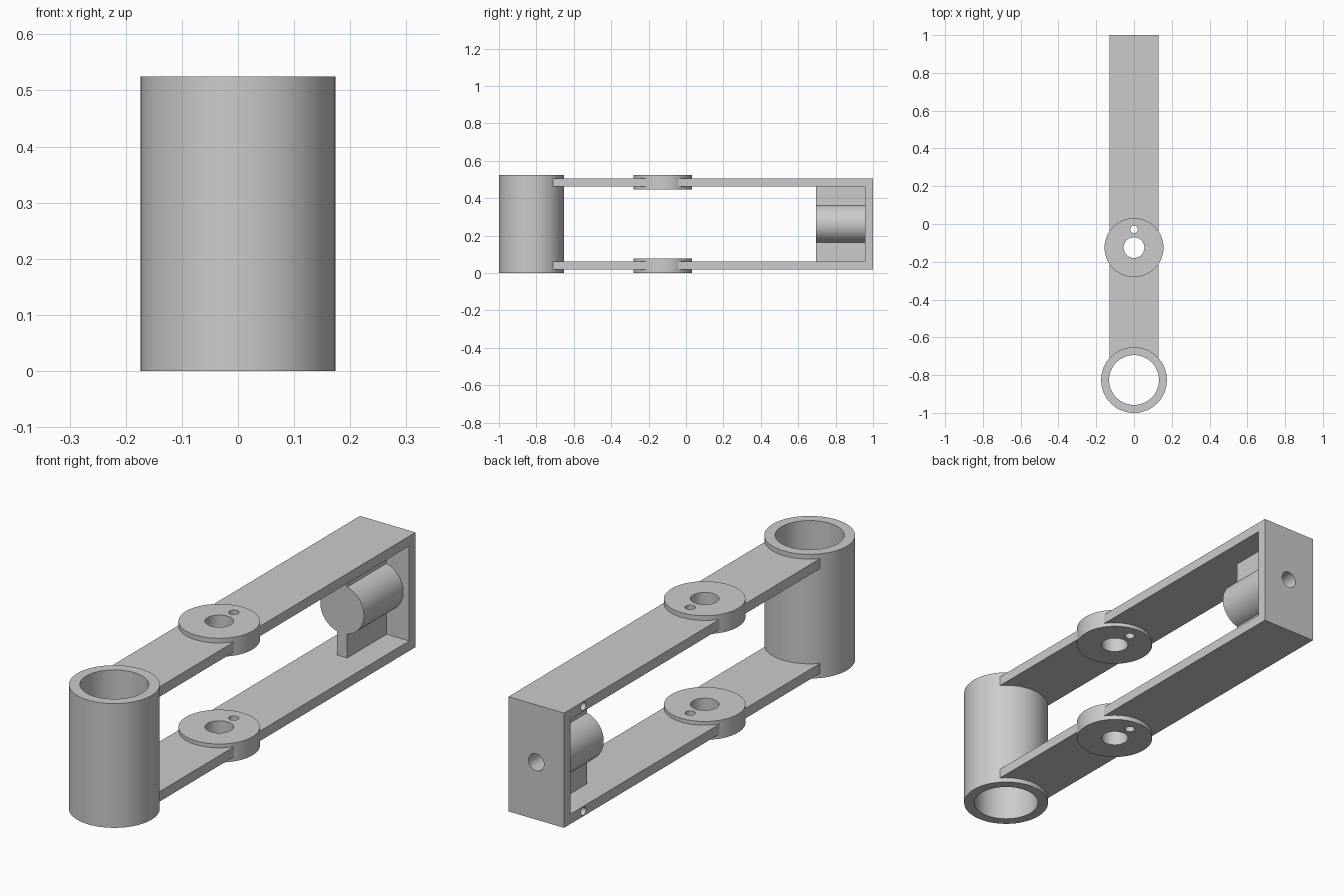
import bpy, bmesh, math
from mathutils import Matrix, Vector

if "Cube" in bpy.data.objects:
    bpy.data.objects.remove(bpy.data.objects["Cube"])

MID = 0.2625            # mid height, the linkage is symmetric about it
TUBE_Y, HUB_Y = -0.826, -0.125

grey = bpy.data.materials.new("plain grey")
grey.diffuse_color = (0.6, 0.6, 0.6, 1)
grey.use_nodes = True
grey.node_tree.nodes["Principled BSDF"].inputs["Base Color"].default_value = grey.diffuse_color


def finish(name, bm):
    bmesh.ops.recalc_face_normals(bm, faces=bm.faces)
    mesh = bpy.data.meshes.new(name)
    bm.to_mesh(mesh)
    bm.free()
    mesh.materials.append(grey)
    ob = bpy.data.objects.new(name, mesh)
    bpy.context.collection.objects.link(ob)
    return ob


def cylinder(name, start, end, radius, segments=64):
    a, b = Vector(start), Vector(end)
    turn = (b - a).to_track_quat('Z', 'Y').to_matrix().to_4x4()
    bm = bmesh.new()
    bmesh.ops.create_cone(bm, cap_ends=True, segments=segments, radius1=radius,
                          radius2=radius, depth=(b - a).length,
                          matrix=Matrix.Translation((a + b) / 2) @ turn)
    return finish(name, bm)


def extrude_x(name, profile, half):
    """Extrude a (y, z) outline across x."""
    bm = bmesh.new()
    face = bm.faces.new([bm.verts.new((-half, y, z)) for y, z in profile])
    new = bmesh.ops.extrude_face_region(bm, geom=[face])["geom"]
    bmesh.ops.translate(bm, vec=(2 * half, 0, 0),
                        verts=[v for v in new if isinstance(v, bmesh.types.BMVert)])
    return finish(name, bm)


def cut(ob, *cutters):
    bpy.context.view_layer.objects.active = ob
    for c in cutters:
        mod = ob.modifiers.new("cut", 'BOOLEAN')
        mod.operation, mod.solver, mod.object = 'DIFFERENCE', 'EXACT', c
        bpy.ops.object.modifier_apply(modifier=mod.name)


def smooth(ob):
    bpy.ops.object.select_all(action='DESELECT')
    ob.select_set(True)
    bpy.context.view_layer.objects.active = ob
    bpy.ops.object.shade_smooth_by_angle(angle=math.radians(30))


helpers = []


def drill(start, end, radius, segments=48):
    c = cylinder("cutter", start, end, radius, segments)
    helpers.append(c)
    return c


# Upright sleeve at the front
sleeve = cylinder("sleeve", (0, TUBE_Y, 0), (0, TUBE_Y, 2 * MID), 0.174, 96)
cut(sleeve, drill((0, TUBE_Y, -0.1), (0, TUBE_Y, 0.7), 0.132, 96))

# C-shaped frame: two arms joined by the end plate
frame = extrude_x("arm_frame", [(TUBE_Y, 0.02), (1, 0.02), (1, 0.505), (TUBE_Y, 0.505),
                                (TUBE_Y, 0.463), (0.958, 0.463), (0.958, 0.062),
                                (TUBE_Y, 0.062)], 0.13)
shaft_bore = drill((0, 0.8, MID), (0, 1.1, MID), 0.036)
cut(frame,
    drill((0, TUBE_Y, -0.1), (0, TUBE_Y, 0.7), 0.155, 96),   # clears the sleeve bore
    drill((0, HUB_Y, -0.1), (0, HUB_Y, 0.7), 0.125),         # clears the hub holes
    shaft_bore)
for z in (0.041, 0.484):                                      # side pin holes
    cut(frame, drill((-0.2, 0.87, z), (-0.07, 0.87, z), 0.017, 24))

# Pivot hubs on both arms, each with a bore and a pin hole
hub_bore = drill((0, HUB_Y, -0.1), (0, HUB_Y, 0.7), 0.055)
pin_bore = drill((0, -0.028, -0.1), (0, -0.028, 0.7), 0.02, 32)
hubs = []
for name, z in (("lower_hub", 0.0), ("upper_hub", 0.447)):
    hub = cylinder(name, (0, HUB_Y, z), (0, HUB_Y, z + 0.078), 0.156, 96)
    cut(hub, hub_bore, pin_bore)
    hubs.append(hub)

# Horizontal boss on the end plate
boss = cylinder("shaft_boss", (0, 0.695, MID), (0, 0.96, MID), 0.102, 80)
cut(boss, shaft_bore)

# Ribs tying the boss to both arms
for name, s in (("lower_rib", -1), ("upper_rib", 1)):
    z0, z1 = MID + s * 0.098, MID + s * 0.203
    extrude_x(name, [(0.695, z0), (0.96, z0), (0.96, z1), (0.695, z1)], 0.024)

for ob in [sleeve, frame, boss] + hubs:
    smooth(ob)
for c in helpers:
    bpy.data.objects.remove(c)
